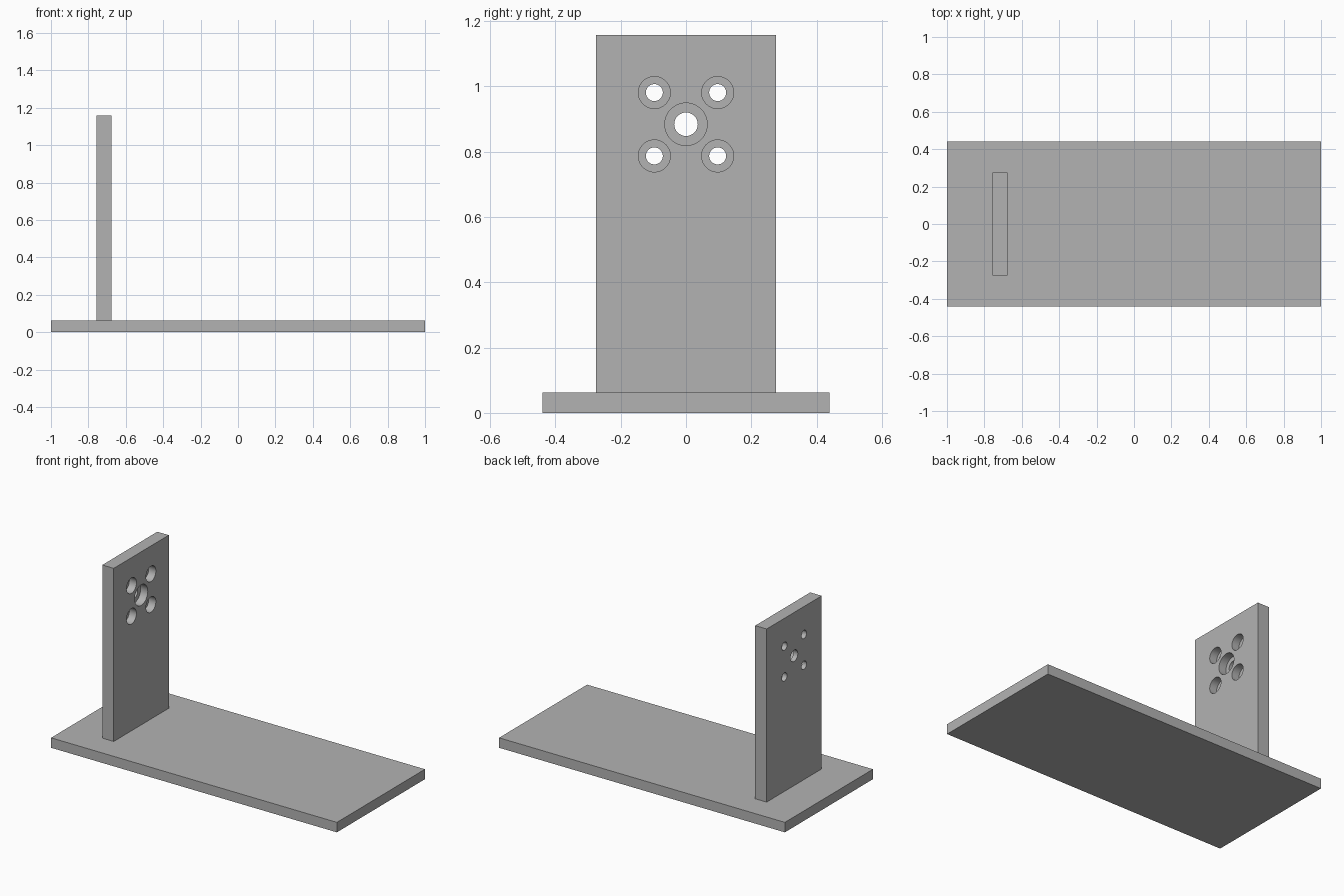
import bpy
import bmesh
from math import pi, radians
from mathutils import Matrix

default = bpy.data.objects.get("Cube")
if default:
    bpy.data.objects.remove(default, do_unlink=True)

# Single plain grey finish
GREY = (0.45, 0.45, 0.45, 1)
grey = bpy.data.materials.new("plain_grey")
grey.use_nodes = True
grey.diffuse_color = GREY
grey.node_tree.nodes["Principled BSDF"].inputs["Base Color"].default_value = GREY

BASE_TOP = 0.063
POST_TOP = 1.158
POST_BACK, POST_FRONT = -0.757, -0.677
HOLE_Z = 0.884
SPACING = 0.097
RECESS = 0.05


def add_object(name, bm):
    mesh = bpy.data.meshes.new(name)
    bm.to_mesh(mesh)
    bm.free()
    mesh.materials.append(grey)
    obj = bpy.data.objects.new(name, mesh)
    bpy.context.collection.objects.link(obj)
    return obj


def box(name, low, high):
    size = [b - a for a, b in zip(low, high)]
    centre = [(a + b) / 2 for a, b in zip(low, high)]
    bm = bmesh.new()
    bmesh.ops.create_cube(bm, size=1, matrix=Matrix.Translation(centre) @ Matrix.Diagonal((*size, 1)))
    return add_object(name, bm)


def drill(target, holes, x0, x1):
    """Cut cylinders along x, one for each (y, z, radius)."""
    bm = bmesh.new()
    for y, z, radius in holes:
        place = Matrix.Translation(((x0 + x1) / 2, y, z)) @ Matrix.Rotation(pi / 2, 4, "Y")
        bmesh.ops.create_cone(bm, cap_ends=True, segments=48, radius1=radius,
                              radius2=radius, depth=x1 - x0, matrix=place)
    cutter = add_object("hole_cutter", bm)
    cutter.hide_render = True
    mod = target.modifiers.new("holes", "BOOLEAN")
    mod.operation = "DIFFERENCE"
    mod.solver = "EXACT"
    mod.object = cutter
    bpy.context.view_layer.objects.active = target
    bpy.ops.object.modifier_apply(modifier=mod.name)
    bpy.data.objects.remove(cutter, do_unlink=True)


# Base plate and upright mounting plate
box("base_plate", (-1, -0.44, 0), (1, 0.44, BASE_TOP))
post = box("upright_plate", (POST_BACK, -0.275, BASE_TOP), (POST_FRONT, 0.275, POST_TOP))

# Four bolt holes around a central bore, each with a wider recess on the +x face
corners = [(sy * SPACING, HOLE_Z + sz * SPACING) for sy in (-1, 1) for sz in (-1, 1)]


def pattern(bolt_radius, centre_radius):
    return [(y, z, bolt_radius) for y, z in corners] + [(0, HOLE_Z, centre_radius)]


drill(post, pattern(0.026, 0.036), POST_BACK - 0.1, POST_FRONT + 0.1)
drill(post, pattern(0.049, 0.065), POST_FRONT - RECESS, POST_FRONT + 0.1)

# Smooth hole walls with crisp rims
bpy.ops.object.select_all(action="DESELECT")
post.select_set(True)
bpy.context.view_layer.objects.active = post
bpy.ops.object.shade_smooth_by_angle(angle=radians(30))
